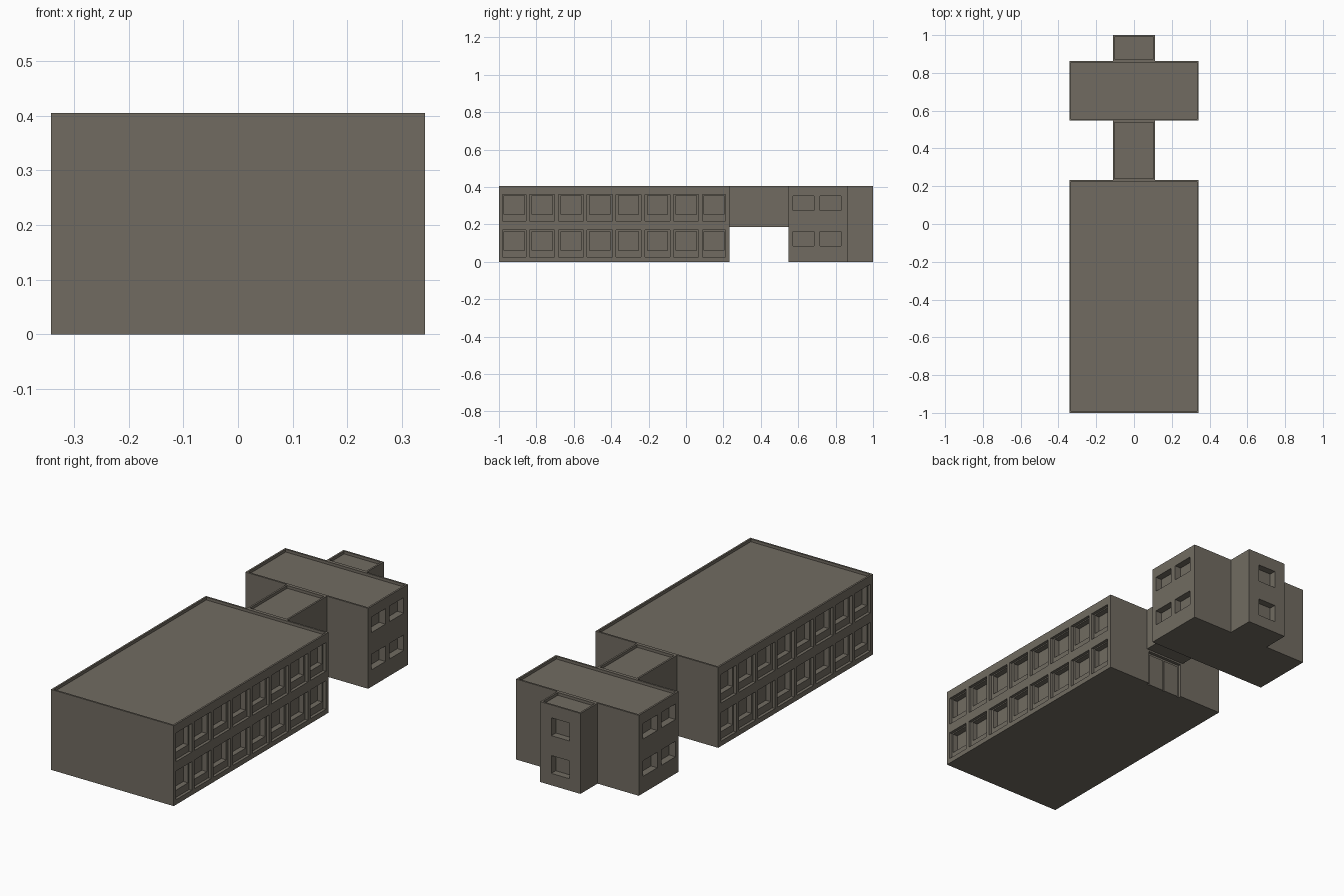
import bpy, bmesh
from mathutils import Matrix, Vector

if "Cube" in bpy.data.objects:
    bpy.data.objects.remove(bpy.data.objects["Cube"])

mat = bpy.data.materials.new("warm grey concrete")
mat.diffuse_color = (0.165, 0.148, 0.120, 1)
mat.use_nodes = True
mat.node_tree.nodes["Principled BSDF"].inputs["Base Color"].default_value = mat.diffuse_color


def boxes(name, spans):
    """One object made of axis-aligned boxes (x0, x1, y0, y1, z0, z1)."""
    bm = bmesh.new()
    for x0, x1, y0, y1, z0, z1 in spans:
        m = (Matrix.Translation(Vector((x0 + x1, y0 + y1, z0 + z1)) / 2)
             @ Matrix.Diagonal((x1 - x0, y1 - y0, z1 - z0, 1)))
        bmesh.ops.create_cube(bm, size=1, matrix=m)
    me = bpy.data.meshes.new(name)
    bm.to_mesh(me)
    bm.free()
    ob = bpy.data.objects.new(name, me)
    bpy.context.collection.objects.link(ob)
    return ob


def block(name, hw, y0, y1, z0=0.0, z1=0.405, rim=0.013, drop=0.014):
    """Building volume with a sunken flat roof behind a thin parapet."""
    ob = boxes(name, [(-hw, hw, y0, y1, z0, z1)])
    bm = bmesh.new()
    bm.from_mesh(ob.data)
    bm.normal_update()
    top = [f for f in bm.faces if f.normal.z > 0.9]
    bmesh.ops.inset_region(bm, faces=top, thickness=rim)
    floor = bmesh.ops.extrude_face_region(bm, geom=top)["geom"]
    bmesh.ops.delete(bm, geom=[f for f in top if f.is_valid], context='FACES_ONLY')
    bmesh.ops.translate(bm, verts=[v for v in floor if isinstance(v, bmesh.types.BMVert)],
                        vec=(0, 0, -drop))
    bmesh.ops.recalc_face_normals(bm, faces=bm.faces)
    bm.to_mesh(ob.data)
    bm.free()
    ob.data.materials.append(mat)
    return ob


def carve(ob, spans):
    """Cut recesses into a block."""
    cutter = boxes("recess_cutter", spans)
    cutter.data.materials.append(mat)
    cutter.hide_render = True
    mod = ob.modifiers.new("recess", 'BOOLEAN')
    mod.operation = 'DIFFERENCE'
    mod.solver = 'EXACT'
    mod.object = cutter
    bpy.context.view_layer.objects.active = ob
    bpy.ops.object.modifier_apply(modifier=mod.name)
    bpy.data.objects.remove(cutter)


def both_sides(hw, depth, y0, y1, z0, z1):
    return [(hw - depth, hw + 0.05, y0, y1, z0, z1),
            (-hw - 0.05, -hw + depth, y0, y1, z0, z1)]


HW = 0.342

# Main hall: eight bays on two floors, each a shallow panel with a deeper window
hall = block("main_hall", HW, -1.0, 0.232)
panels, windows = [], []
for i in range(8):
    c = -1 + 0.154 * (i + 0.5)
    a, b = max(c - 0.067, -0.98), min(c + 0.067, 0.21)
    m = (a + b) / 2
    for z0 in (0.025, 0.217):
        panels += both_sides(HW, 0.015, a, b, z0, z0 + 0.144)
        windows += both_sides(HW, 0.042, m - 0.054, m + 0.054, z0 + 0.036, z0 + 0.138)
carve(hall, panels)
carve(hall, windows)

# Entrance under the bridge on the hall's back wall
carve(hall, [(-0.10, 0.10, 0.217, 0.30, -0.02, 0.178)])
doors = boxes("entrance_doors", [(-0.088, -0.004, 0.212, 0.222, 0.0, 0.166),
                                 (0.004, 0.088, 0.212, 0.222, 0.0, 0.166)])
doors.data.materials.append(mat)

# Raised bridge between the two buildings
block("link_bridge", 0.112, 0.232, 0.547, 0.187)

# Rear block: two windows on two floors at each end
rear = block("rear_block", HW, 0.547, 0.864)
rear_windows = []
for y0 in (0.572, 0.717):
    for z0 in (0.085, 0.273):
        rear_windows += both_sides(HW, 0.035, y0, y0 + 0.113, z0, z0 + 0.078)
carve(rear, rear_windows)

# Stair tower with a stacked pair of back windows
tower = block("stair_tower", 0.112, 0.864, 1.0)
carve(tower, [(-0.05, 0.05, 0.965, 1.05, z0, z0 + 0.09) for z0 in (0.06, 0.25)])
